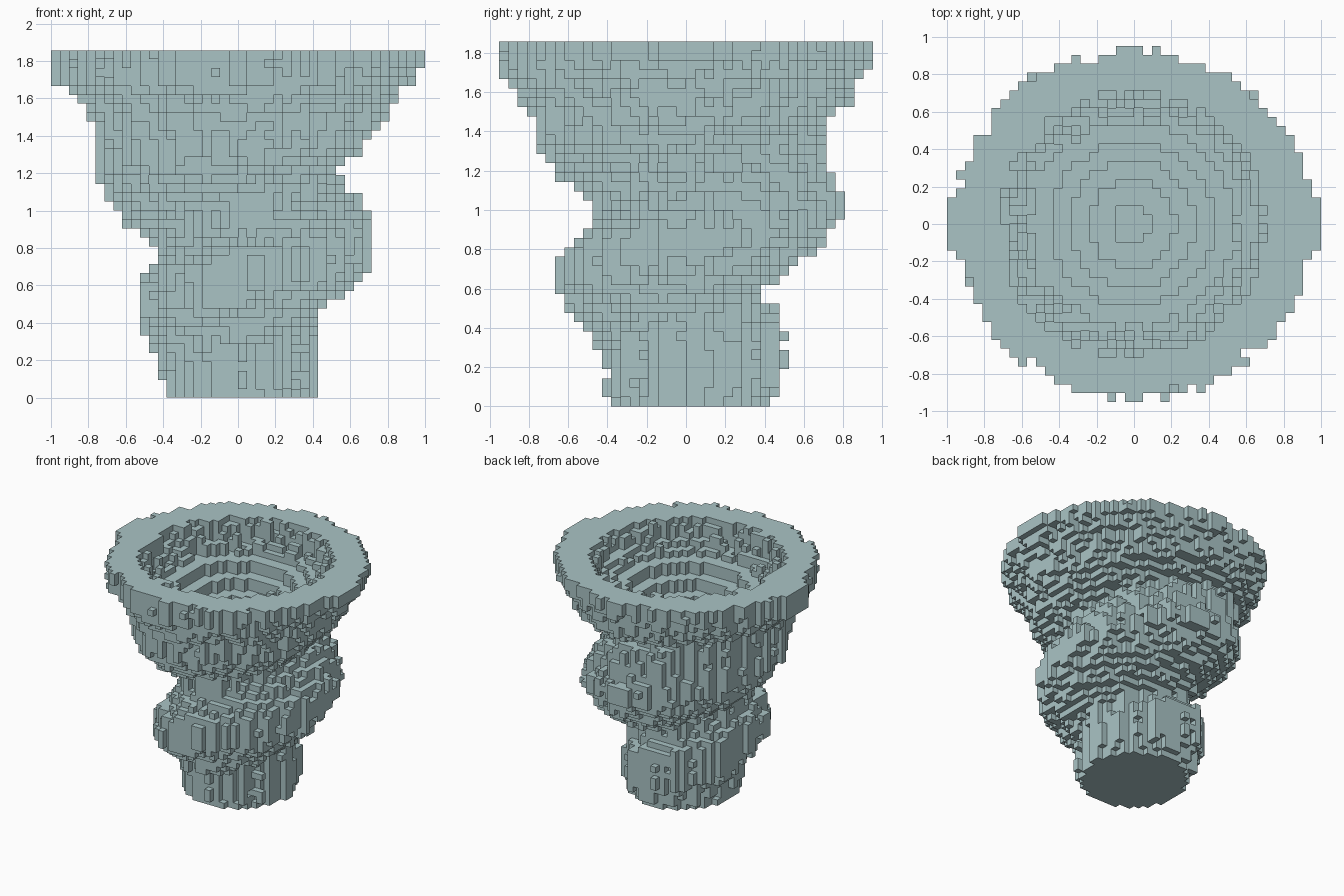
import bpy, bmesh, math, random

cube = bpy.data.objects.get("Cube")
if cube:
    bpy.data.objects.remove(cube, do_unlink=True)

random.seed(4)
V = 2 / 42                      # block size
NX, NY, NZ = 42, 40, 39
TOP = NZ * V

# Outer profiles (height, radius) on four sides; the ridge climbs from each to the next
LEFT = [(0, .435), (.46, .435), (.54, .56), (.64, .66), (.78, .76), (.9, .75), (1.0, .70),
        (1.17, .52), (1.22, .54), (1.45, .79), (1.6, .86), (1.78, .98)]
BACK = [(0, .435), (.16, .52), (.46, .52), (.51, .41), (.6, .39), (.7, .53), (.83, .70),
        (.98, .83), (1.08, .83), (1.16, .76), (1.36, .71), (1.41, .63), (1.54, .84), (1.68, .89), (1.78, .95)]
RIGHT = [(0, .40), (.2, .44), (.36, .52), (.6, .52), (.68, .44), (.85, .44), (.95, .62),
         (1.1, .73), (1.16, .77), (1.4, .77), (1.55, .82), (1.68, .98)]
FRONT = [(0, .41), (.22, .41), (.4, .51), (.54, .66), (.74, .67), (.9, .51), (.96, .47),
         (1.04, .48), (1.2, .69), (1.32, .77), (1.45, .78), (1.55, .86), (1.7, .95)]
SIDES = [LEFT, BACK, RIGHT, FRONT]

# Swells and dents of the ridge: (quarter turns, height, amount)
SWELLS = [(2.5, .53, .06), (.5, .93, -.04), (1.5, 1.12, -.025)]

# Stepped bowl hollow: (outer radius of step, depth in blocks)
STEPS = [(.10, 13), (.23, 11), (.34, 9), (.435, 7), (.54, 5), (.60, 4), (.66, 3), (.71, 1)]


def lerp(points, x):
    if x <= points[0][0]:
        return points[0][1]
    for (a, p), (b, q) in zip(points, points[1:]):
        if x <= b:
            return p + (q - p) * (x - a) / (b - a)
    return points[-1][1]


def outer_radius(angle, z):
    turn = (angle / (math.pi / 2)) % 4
    k = int(turn) % 4
    t = turn - int(turn)
    # The climb fades out at the foot and at the rim
    climb = .2 * max(0, min(1, z / .25, (1.65 - z) / .25))
    near = lerp(SIDES[k], z - climb * t)
    far = lerp(SIDES[(k + 1) % 4], z + climb * (1 - t))
    swell = sum(s * math.exp(-((turn - a) / .3) ** 2 - ((z - h) / .12) ** 2) for a, h, s in SWELLS)
    return near * (1 - t) + far * t + swell - .024


def bowl_depth(x, y):
    r = math.hypot(x + .012, y)
    depth = next((d for edge, d in STEPS if r < edge), 0)
    # The upper wall is ragged, most of all on the right
    if r > .55 and depth:
        ragged = 1.3 if x < .2 else .6
        depth = max(0, depth + random.uniform(-ragged, ragged))
    return depth * V


# Fill the block grid, roughening each vertical column
filled = set()
for i in range(NX):
    for j in range(NY):
        x = (i + .5 - NX / 2) * V
        y = (j + .5 - NY / 2) * V
        r, angle = math.hypot(x, y), math.atan2(y, x)
        rough = random.uniform(-.035, .024)
        tip = abs(y) < 2.6 * V and abs(x) > .9 or abs(x) < V and abs(y) > .9
        pit = bowl_depth(x, y)
        for k in range(NZ):
            z = (k + .5) * V
            bump = .035 if tip and z > 1.68 else rough + random.uniform(-.006, .006)
            if k == 0:
                bump = max(-.01, min(bump, .005))
            if r < outer_radius(angle, z) + bump and z < TOP - pit:
                filled.add((i, j, k))

# Skin only the exposed sides of the blocks
bm = bmesh.new()
corners = {}


def corner(c):
    if c not in corners:
        corners[c] = bm.verts.new(((c[0] - NX / 2) * V, (c[1] - NY / 2) * V, c[2] * V))
    return corners[c]


for cell in sorted(filled):
    for axis in range(3):
        u, w = (axis + 1) % 3, (axis + 2) % 3
        for side in (0, 1):
            beside = list(cell)
            beside[axis] += 2 * side - 1
            if tuple(beside) in filled:
                continue
            loop = []
            for du, dw in ((0, 0), (1, 0), (1, 1), (0, 1)):
                c = list(cell)
                c[axis] += side
                c[u] += du
                c[w] += dw
                loop.append(corner(tuple(c)))
            bm.faces.new(loop if side else loop[::-1])

mesh = bpy.data.meshes.new("spiral_vase")
bm.to_mesh(mesh)
bm.free()
vase = bpy.data.objects.new("spiral_vase", mesh)
bpy.context.collection.objects.link(vase)

# Grey-green stone
stone = bpy.data.materials.new("grey_green_stone")
stone.use_nodes = True
colour = (.4, .55, .56, 1)
stone.diffuse_color = colour
shader = next(n for n in stone.node_tree.nodes if n.type == 'BSDF_PRINCIPLED')
shader.inputs["Base Color"].default_value = colour
mesh.materials.append(stone)
